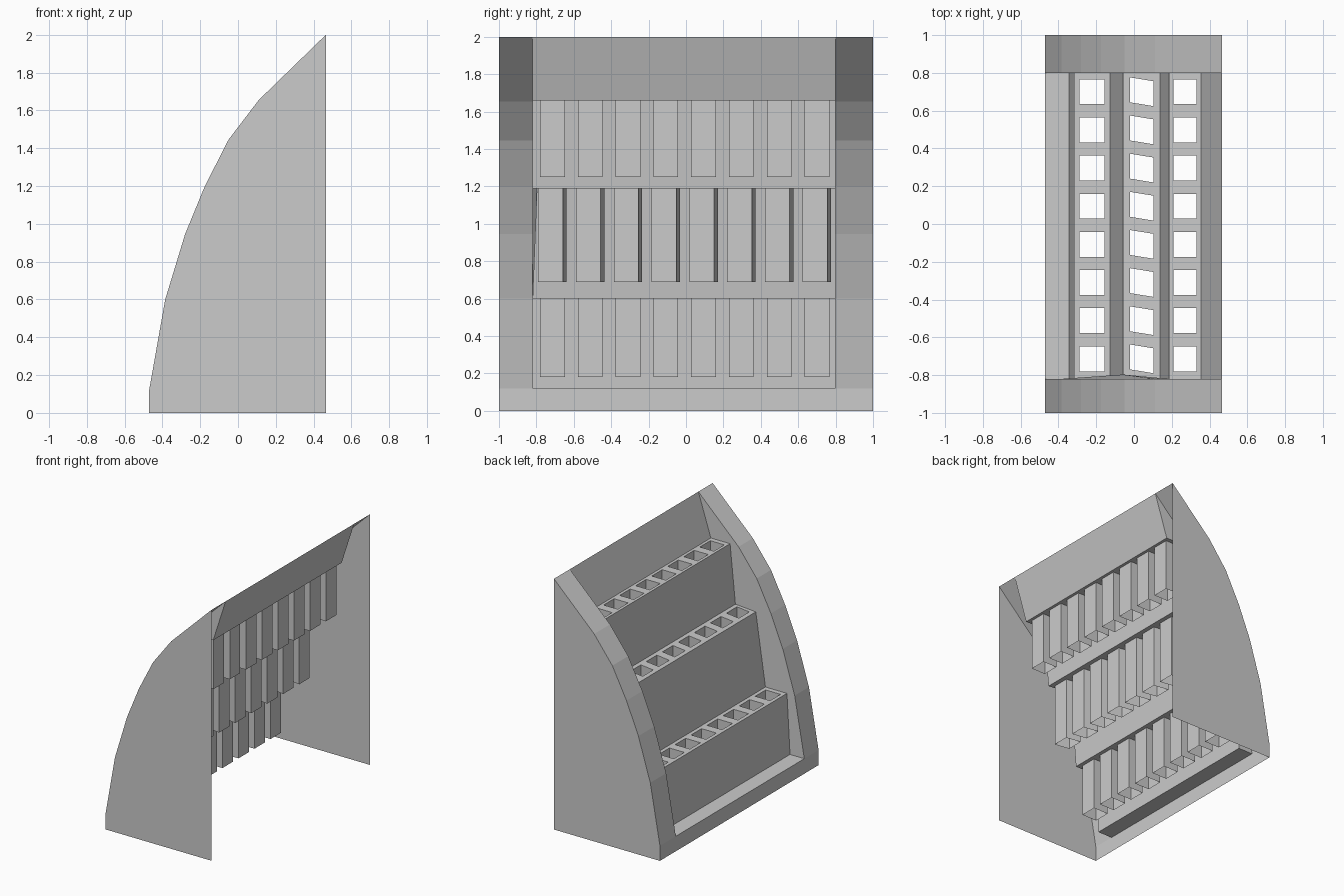
import bpy, bmesh

if "Cube" in bpy.data.objects:
    bpy.data.objects.remove(bpy.data.objects["Cube"])

Y0, Y1 = -0.82, 0.80          # inner walls of the frame
# curved outline of the side (x, z) and stepped profile of the racks
RIM = [(-0.47, 0), (-0.47, 0.12), (-0.385, 0.6), (-0.28, 0.945), (-0.175, 1.2),
       (-0.05, 1.445), (0.11, 1.655), (0.465, 2.0)]
STEPS = [(-0.47, 0.12), (-0.344, 0.12), (-0.317, 0.6), (-0.127, 0.6), (-0.058, 1.19),
         (0.138, 1.19), (0.185, 1.66), (0.355, 1.66), (0.465, 2.0)]


def low_end(p):
    # the middle shelf is slightly skewed at one corner
    return -0.797 if p == STEPS[4] else Y0


def make_sheet(name, polys):
    """Object made of thin faces, welded where they meet."""
    bm = bmesh.new()
    for poly in polys:
        bm.faces.new([bm.verts.new(v) for v in poly])
    bmesh.ops.remove_doubles(bm, verts=bm.verts[:], dist=1e-5)
    mesh = bpy.data.meshes.new(name)
    bm.to_mesh(mesh)
    bm.free()
    obj = bpy.data.objects.new(name, mesh)
    bpy.context.collection.objects.link(obj)
    return obj


def at_y(points, y):
    return [(x, y, z) for x, z in points]


def strip(p, q, ya, yb, yq=None):
    """Quad swept in y between two profile points."""
    yq = ya if yq is None else yq
    return [(p[0], ya, p[1]), (q[0], yq, q[1]), (q[0], yb, q[1]), (p[0], yb, p[1])]


# outer side panels
outline = RIM + [(0.465, 0)]
make_sheet("side_panel_left", [at_y(outline[::-1], -1)])
make_sheet("side_panel_right", [at_y(outline, 1)])

# curved rims, lower front band and inner walls
frame = [strip(RIM[0], RIM[1], -1, 1)]
for p, q in zip(RIM[1:], RIM[2:]):
    frame += [strip(p, q, -1, Y0), strip(p, q, Y1, 1)]
inner = RIM[1:] + STEPS[1:-1][::-1]
frame.append([(x, low_end((x, z)), z) for x, z in inner])
frame.append(at_y(inner[::-1], Y1))
make_sheet("front_frame", frame)

# ledge, risers and top header panel
for i, name in ((0, "front_ledge"), (1, "lower_riser"), (3, "middle_riser"),
                (5, "upper_riser"), (7, "header_panel")):
    p, q = STEPS[i], STEPS[i + 1]
    make_sheet(name, [strip(p, q, low_end(p), Y1, low_end(q))])


# shelves with eight square open pockets each
def pocket_shelf(name, i, hx0, hx1, bottom, skew):
    (xa, z), (xb, _) = STEPS[i], STEPS[i + 1]
    count, pitch, mid, half = 8, 0.202, -0.007, 0.066
    polys = []
    for k in range(count):
        c = mid + (k - (count - 1) / 2) * pitch
        lo_a = low_end(STEPS[i]) if k == 0 else c - pitch / 2
        lo_b = Y0 if k == 0 else c - pitch / 2
        hi = Y1 if k == count - 1 else c + pitch / 2
        outer = [(xa, lo_a, z), (xb, lo_b, z), (xb, hi, z), (xa, hi, z)]
        hole = [(hx0, c - half + skew, z), (hx1, c - half - skew, z),
                (hx1, c + half - skew, z), (hx0, c + half + skew, z)]
        for a in range(4):
            b = (a + 1) % 4
            polys.append([outer[a], outer[b], hole[b], hole[a]])
            polys.append([hole[a], hole[b], hole[b][:2] + (bottom,),
                          hole[a][:2] + (bottom,)])
    make_sheet(name, polys)


pocket_shelf("lower_pocket_shelf", 2, -0.288, -0.157, 0.18, 0)
pocket_shelf("middle_pocket_shelf", 4, -0.02, 0.103, 0.69, 0.01)
pocket_shelf("upper_pocket_shelf", 6, 0.208, 0.332, 1.25, 0)
